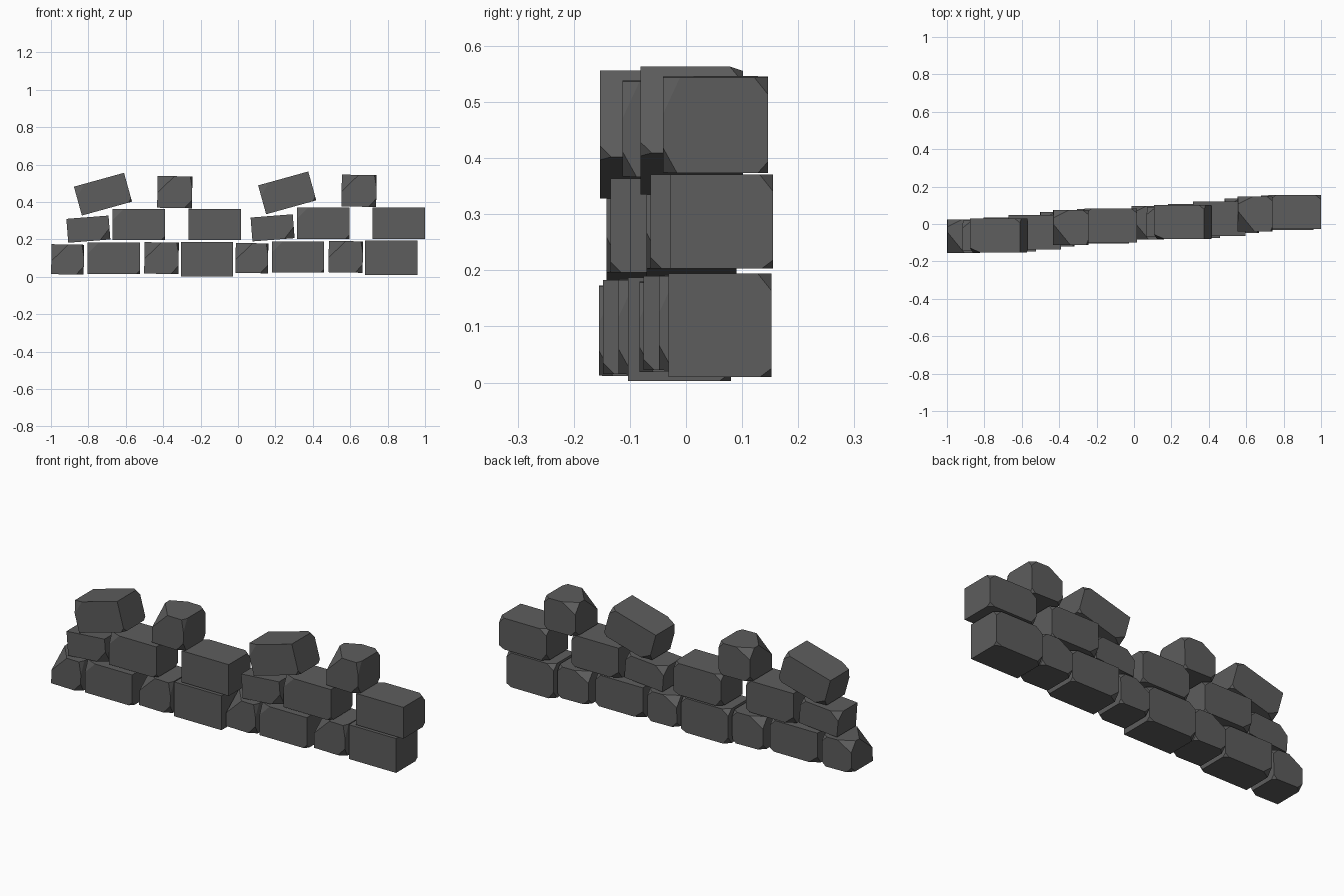
import bpy, bmesh, math
from mathutils import Vector

if "Cube" in bpy.data.objects:
    bpy.data.objects.remove(bpy.data.objects["Cube"])

stone = bpy.data.materials.new("dark grey stone")
stone.diffuse_color = (0.11, 0.11, 0.11, 1)
stone.use_nodes = True
stone.node_tree.nodes["Principled BSDF"].inputs["Base Color"].default_value = stone.diffuse_color

# Corner cuts: (side signs x, y, z) -> cut length along each axis
SMALL = {(-1, -1, 1): (.09, .11, .09), (1, -1, 1): (.012, .03, .065),
         (1, -1, -1): (.04, .025, .045), (1, 1, 1): (.03, .024, .03),
         (1, 1, -1): (.02, .018, .02), (-1, 1, 1): (.08, .04, .05),
         (-1, 1, -1): (.03, .03, .03)}
LONG = {(-1, -1, 1): (.06, .025, .06), (1, 1, 1): (.03, .024, .03),
        (1, 1, -1): (.02, .018, .015), (-1, 1, -1): (.05, .03, .04),
        (1, -1, -1): (.02, .02, .02)}
PLAIN = {(1, 1, 1): (.03, .024, .03), (1, 1, -1): (.03, .02, .015),
         (-1, 1, 1): (.04, .03, .03), (-1, 1, -1): (.03, .03, .04)}
FLAT = {(1, -1, -1): (.055, .03, .06), (-1, 1, 1): (.05, .04, .04),
        (1, 1, 1): (.03, .03, .03)}


def block(name, centre, size, tilt, cuts):
    """Box with irregular chipped corners, tilted in the wall plane."""
    bm = bmesh.new()
    for sx in (-1, 1):
        for sy in (-1, 1):
            for sz in (-1, 1):
                s = (sx, sy, sz)
                corner = Vector(s[i] * size[i] / 2 for i in range(3))
                if s in cuts:
                    for i in range(3):
                        p = corner.copy()
                        p[i] -= s[i] * cuts[s][i]
                        bm.verts.new(p)
                else:
                    bm.verts.new(corner)
    res = bmesh.ops.convex_hull(bm, input=bm.verts)
    junk = [g for g in res["geom_interior"] + res["geom_unused"]
            if isinstance(g, bmesh.types.BMVert)]
    if junk:
        bmesh.ops.delete(bm, geom=list(set(junk)), context='VERTS')
    bmesh.ops.dissolve_limit(bm, angle_limit=.01, verts=bm.verts, edges=bm.edges)
    bmesh.ops.recalc_face_normals(bm, faces=bm.faces)
    me = bpy.data.meshes.new(name)
    bm.to_mesh(me)
    bm.free()
    me.materials.append(stone)
    ob = bpy.data.objects.new(name, me)
    ob.location = centre
    ob.rotation_euler = (0, -math.radians(tilt), 0)
    bpy.context.collection.objects.link(ob)


# name, centre x, front y, centre z, width, depth, height, tilt, cuts
SECTION = [
    # bottom course
    ("base_small_a", -.911, -.155, .093, .174, .18, .16, -1, SMALL),
    ("base_long_a", -.664, -.148, .099, .28, .183, .168, 0, LONG),
    ("base_small_b", -.409, -.12, .1, .183, .183, .168, -1, SMALL),
    ("base_long_b", -.166, -.103, .095, .28, .183, .184, 0, PLAIN),
    # middle course
    ("middle_flat", -.8, -.142, .255, .226, .16, .128, 4.5, FLAT),
    ("middle_long_a", -.53, -.135, .28, .28, .183, .168, 0, LONG),
    ("middle_long_b", -.125, -.1, .28, .28, .183, .168, 0, PLAIN),
    # top stones
    ("top_leaning", -.722, -.153, .442, .278, .183, .16, 15.5, LONG),
    ("top_small", -.338, -.113, .453, .186, .187, .17, -1, SMALL),
]

# Wall section repeated once, stepped back and slightly up
for n, (dx, dy, dz) in enumerate([(0, 0, 0), (.985, .072, .007)]):
    for name, x, y, z, w, d, h, tilt, cuts in SECTION:
        block(f"{name}_{n + 1}", (x + dx, y + d / 2 + dy, z + dz),
              (w, d, h), tilt, cuts)
